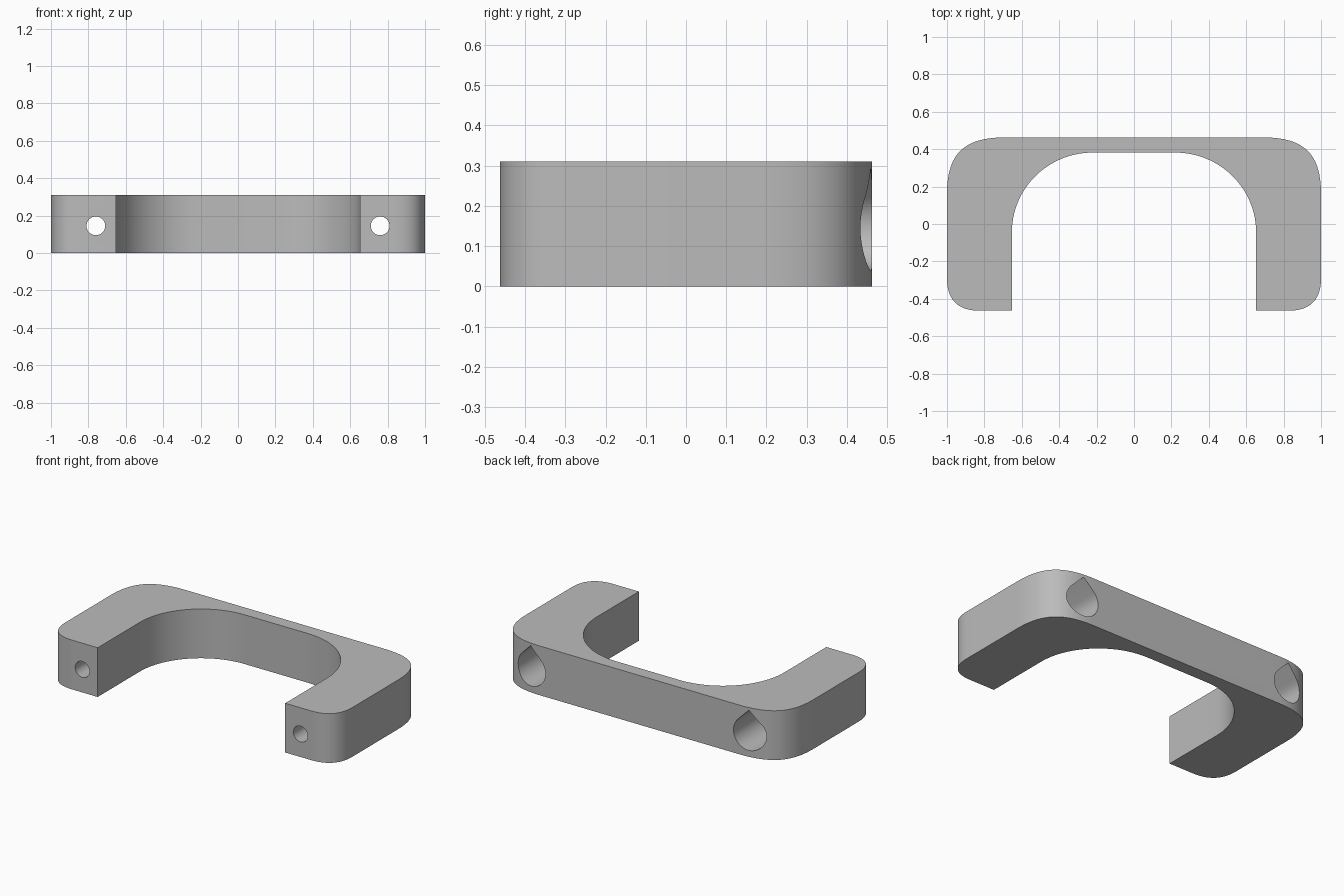
import bpy, bmesh, math
from mathutils import Vector
from mathutils.geometry import interpolate_bezier

if "Cube" in bpy.data.objects:
    bpy.data.objects.remove(bpy.data.objects["Cube"])

HEIGHT = 0.31
HOLE_X, HOLE_Z = 0.76, 0.145

grey = bpy.data.materials.new("plain grey")
grey.use_nodes = True
colour = (0.5, 0.5, 0.5, 1)
grey.diffuse_color = colour
grey.node_tree.nodes["Principled BSDF"].inputs["Base Color"].default_value = colour


def corner(start, tip, end, k, steps=20):
    """Rounded corner from start to end, bulging toward tip."""
    a, t, b = (Vector((*p, 0)) for p in (start, tip, end))
    return [Vector(p) for p in interpolate_bezier(a, a.lerp(t, k), b.lerp(t, k), b, steps)]


def prism(name, points, offset):
    """Extrude a closed outline along an offset."""
    bm = bmesh.new()
    face = bm.faces.new([bm.verts.new(p) for p in points])
    new = bmesh.ops.extrude_face_region(bm, geom=[face])["geom"]
    bmesh.ops.translate(bm, vec=offset, verts=[v for v in new if isinstance(v, bmesh.types.BMVert)])
    bmesh.ops.recalc_face_normals(bm, faces=bm.faces)
    mesh = bpy.data.meshes.new(name)
    bm.to_mesh(mesh)
    bm.free()
    mesh.materials.append(grey)
    obj = bpy.data.objects.new(name, mesh)
    bpy.context.collection.objects.link(obj)
    return obj


# Handle body: right half outline, mirrored for the other half
BACK, FRONT = 0.463, -0.463
half = corner((0.22, 0.382), (0.653, 0.382), (0.653, -0.045), 0.5523, 28)
half.append(Vector((0.653, FRONT, 0)))
half += corner((0.83, FRONT), (1, FRONT), (1, -0.29), 0.66)
half += corner((1, 0.16), (1, BACK), (0.69, BACK), 0.71, 28)
outline = half + [Vector((-p.x, p.y, 0)) for p in reversed(half)]
handle = prism("handle", outline, (0, 0, HEIGHT))


def cut(cutter):
    mod = handle.modifiers.new(cutter.name, "BOOLEAN")
    mod.operation, mod.solver, mod.object = "DIFFERENCE", "EXACT", cutter
    cutter.hide_render = True
    cutter.hide_set(True)


def circle(x, y, radius, start, sweep, steps):
    return [Vector((x + radius * math.cos(start + sweep * i / steps), y,
                    HOLE_Z + radius * math.sin(start + sweep * i / steps))) for i in range(steps + 1)]


# Screw holes through each leg, with teardrop bores from the back
for side, x in (("left", HOLE_X), ("right", -HOLE_X)):
    ring = circle(x, -0.6, 0.05, 0, math.tau, 32)[:-1]
    cut(prism(side + "_screw_hole_cutter", ring, (0, 1.2, 0)))
    r = 0.105
    drop = circle(x, 0.6, r, math.radians(135), math.radians(270), 36)
    drop.append(Vector((x, 0.6, HOLE_Z + r * math.sqrt(2))))
    cut(prism(side + "_teardrop_bore_cutter", drop, (0, -0.63, 0)))

# Apply the cuts, then smooth the curved walls
bpy.context.view_layer.objects.active = handle
handle.select_set(True)
for mod in list(handle.modifiers):
    bpy.ops.object.modifier_apply(modifier=mod.name)
bpy.ops.object.shade_smooth_by_angle(angle=math.radians(30))
